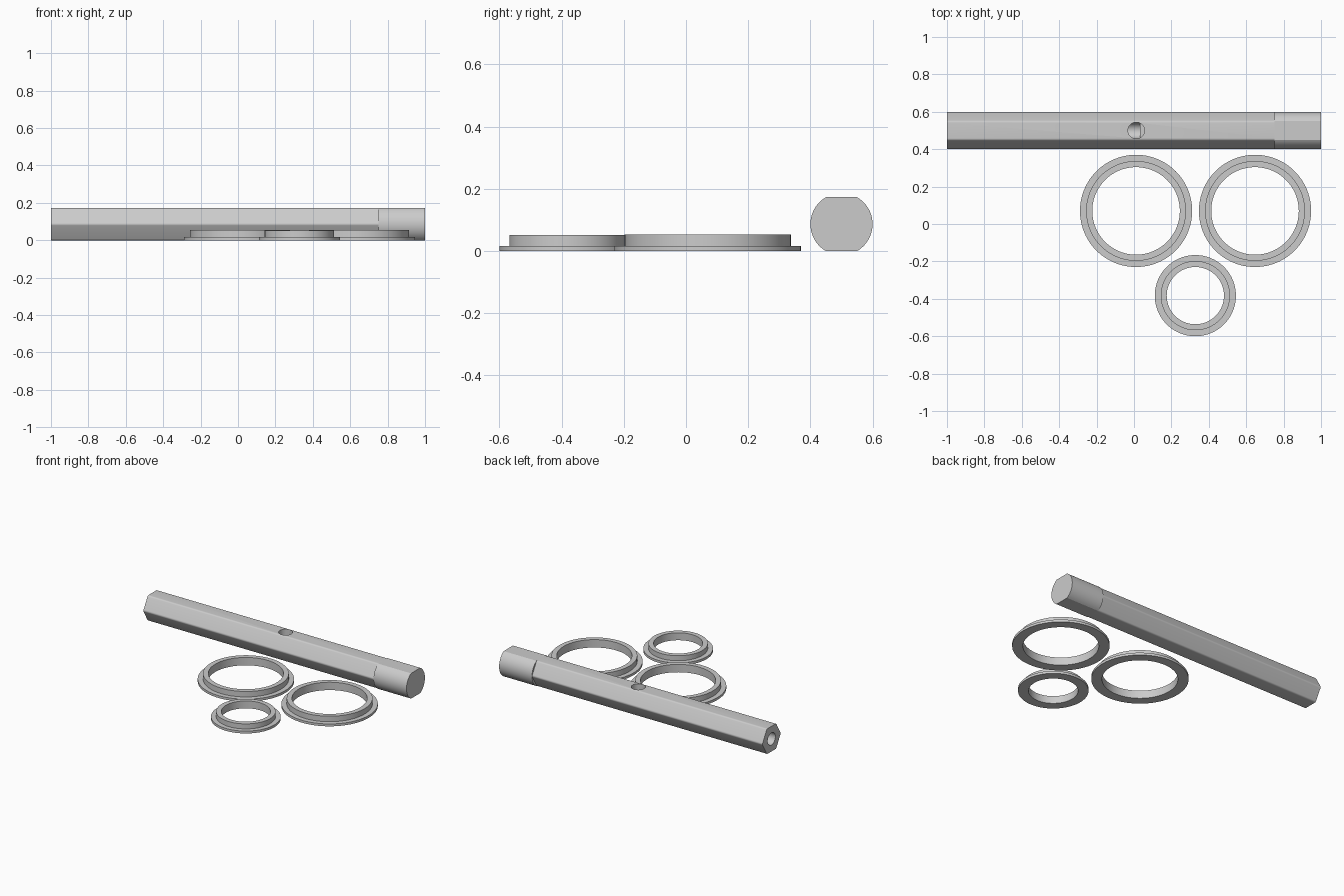
import bpy, bmesh, math
from math import sin, cos, radians

if "Cube" in bpy.data.objects:
    bpy.data.objects.remove(bpy.data.objects["Cube"])

grey = bpy.data.materials.new("light_grey")
grey.diffuse_color = (0.6, 0.6, 0.6, 1)
grey.use_nodes = True
grey.node_tree.nodes["Principled BSDF"].inputs["Base Color"].default_value = grey.diffuse_color

R = 0.1                        # bar corner radius
A = R * cos(radians(30))       # bar half height
BAR_Y = 0.5
HOLE_X = 0.012


def finish(bm, name):
    bmesh.ops.recalc_face_normals(bm, faces=bm.faces[:])
    me = bpy.data.meshes.new(name)
    bm.to_mesh(me)
    bm.free()
    me.materials.append(grey)
    ob = bpy.data.objects.new(name, me)
    bpy.context.collection.objects.link(ob)
    return ob


def smooth(ob):
    bpy.ops.object.select_all(action='DESELECT')
    ob.select_set(True)
    bpy.context.view_layer.objects.active = ob
    bpy.ops.object.shade_smooth_by_angle(angle=radians(25))


def extrude_x(name, profile, x0, x1):
    """Prism along x from a (y, z) profile centred on the bar axis."""
    bm = bmesh.new()
    face = bm.faces.new([bm.verts.new((x0, BAR_Y + y, A + z)) for y, z in profile])
    new = bmesh.ops.extrude_face_region(bm, geom=[face], use_keep_orig=True)["geom"]
    bmesh.ops.translate(bm, vec=(x1 - x0, 0, 0),
                        verts=[v for v in new if isinstance(v, bmesh.types.BMVert)])
    return finish(bm, name)


def ring(name, x, y, outer, height, flange=0.0165, step=0.033, n=96):
    """Flanged ring, spun from its stepped cross-section."""
    mid, inner = outer - step, outer - 2 * step
    section = [(inner, 0), (outer, 0), (outer, flange),
               (mid, flange), (mid, height), (inner, height)]
    bm = bmesh.new()
    loops = []
    for i in range(n):
        a = math.tau * i / n
        loops.append([bm.verts.new((x + r * cos(a), y + r * sin(a), z)) for r, z in section])
    m = len(section)
    for i in range(n):
        p, q = loops[i], loops[(i + 1) % n]
        for j in range(m):
            k = (j + 1) % m
            bm.faces.new((p[j], q[j], q[k], p[k]))
    smooth(finish(bm, name))


# Hexagonal bar with slightly rounded corners
fillet = 0.015
hexagon = []
for k in range(6):
    c = radians(60 * k)
    d = (A - fillet) / cos(radians(30))
    for s in range(-30, 31, 10):
        a = c + radians(s)
        hexagon.append((d * cos(c) + fillet * cos(a), d * sin(c) + fillet * sin(a)))
bar = extrude_x("hex_bar", hexagon, -1, 0.75)

# Bore from the open end, meeting a round hole in the top
bore_r = 0.042
bore = extrude_x("bore_cutter", [(bore_r * cos(math.tau * i / 48), bore_r * sin(math.tau * i / 48))
                                 for i in range(48)], -1.1, HOLE_X + 0.02)
bpy.ops.mesh.primitive_cylinder_add(vertices=48, radius=0.044, depth=0.2,
                                    location=(HOLE_X, BAR_Y, A + 0.1))
top_hole = bpy.context.object
top_hole.name = "top_hole_cutter"
top_hole.data.materials.append(grey)
bpy.context.view_layer.objects.active = bar
for cutter in (bore, top_hole):
    mod = bar.modifiers.new(cutter.name, 'BOOLEAN')
    mod.operation = 'DIFFERENCE'
    mod.solver = 'EXACT'
    mod.object = cutter
    bpy.ops.object.modifier_apply(modifier=mod.name)
for cutter in (bore, top_hole):
    bpy.data.objects.remove(cutter)
smooth(bar)

# Round end with flats on top and bottom
arc = [radians(s) for s in range(-60, 61, 5)]
rounded = [(R * cos(a), R * sin(a)) for a in arc]
rounded += [(-y, -z) for y, z in rounded]
smooth(extrude_x("round_end", rounded, 0.75, 1))

# Three loose rings
ring("large_ring_left", 0.011, 0.07, 0.3, 0.054)
ring("large_ring_right", 0.647, 0.07, 0.3, 0.054)
ring("small_ring", 0.328, -0.383, 0.217, 0.051, step=0.032)
